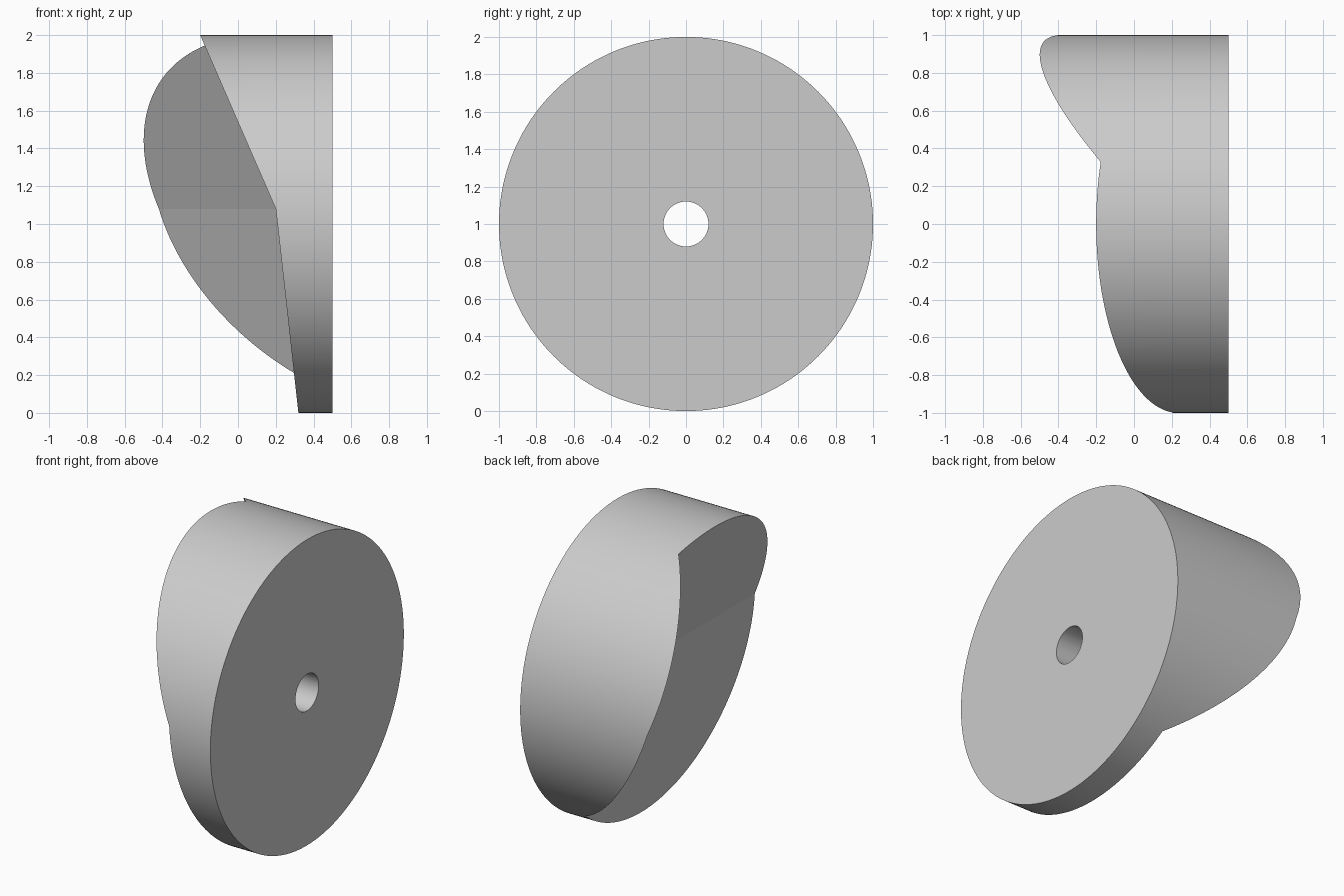
import bpy
import bmesh
from math import radians
from mathutils import Matrix, Vector

if "Cube" in bpy.data.objects:
    bpy.data.objects.remove(bpy.data.objects["Cube"], do_unlink=True)

grey = bpy.data.materials.new("plain grey")
grey.use_nodes = True
colour = (0.6, 0.6, 0.6, 1)
grey.diffuse_color = colour
grey.node_tree.nodes["Principled BSDF"].inputs["Base Color"].default_value = colour


def make_object(name, bm):
    bmesh.ops.recalc_face_normals(bm, faces=bm.faces)
    mesh = bpy.data.meshes.new(name)
    bm.to_mesh(mesh)
    bm.free()
    mesh.materials.append(grey)
    obj = bpy.data.objects.new(name, mesh)
    bpy.context.collection.objects.link(obj)
    return obj


def rod(name, radius, x0, x1, sides):
    """Cylinder lying along x, centred at height 1."""
    bm = bmesh.new()
    place = Matrix.Translation(((x0 + x1) / 2, 0, 1)) @ Matrix.Rotation(radians(90), 4, "Y")
    bmesh.ops.create_cone(bm, cap_ends=True, segments=sides, radius1=radius,
                          radius2=radius, depth=x1 - x0, matrix=place)
    return make_object(name, bm)


def faceted_cutter(name, corner, slopes):
    """Convex block bounded by planes x = corner.x + sy*dy + sz*dz."""
    bm = bmesh.new()
    bmesh.ops.create_cube(bm, size=6, matrix=Matrix.Translation((0, 0, 1)))
    for sy, sz in slopes:
        cut = bmesh.ops.bisect_plane(bm, geom=bm.verts[:] + bm.edges[:] + bm.faces[:],
                                     plane_co=corner, plane_no=Vector((1, -sy, -sz)),
                                     clear_outer=True)
        rim = [e for e in cut["geom_cut"] if isinstance(e, bmesh.types.BMEdge)]
        bmesh.ops.contextual_create(bm, geom=rim)
    return make_object(name, bm)


# Round body, long enough to be trimmed by the faceted cut
body = rod("wedge_disc", 1, -0.8, 0.5, 256)

# Four sloping facets meeting at one inner corner, and the centre bore
facets = faceted_cutter("facet_cutter", Vector((0.2, 0.384, 1.08)),
                        [(0, -0.435), (0, -0.111), (-1.01, -0.5), (-1.01, -0.38)])
bore = rod("bore_cutter", 0.12, -1.5, 1.5, 96)

bpy.context.view_layer.objects.active = body
body.select_set(True)
for cutter in (facets, bore):
    cutter.hide_render = True
    mod = body.modifiers.new(cutter.name, "BOOLEAN")
    mod.operation = "DIFFERENCE"
    mod.solver = "EXACT"
    mod.object = cutter
    bpy.ops.object.modifier_apply(modifier=mod.name)
    bpy.data.objects.remove(cutter, do_unlink=True)

# Smooth round walls, crisp facet edges
bpy.ops.object.select_all(action="DESELECT")
body.select_set(True)
bpy.ops.object.shade_smooth_by_angle(angle=radians(4))
